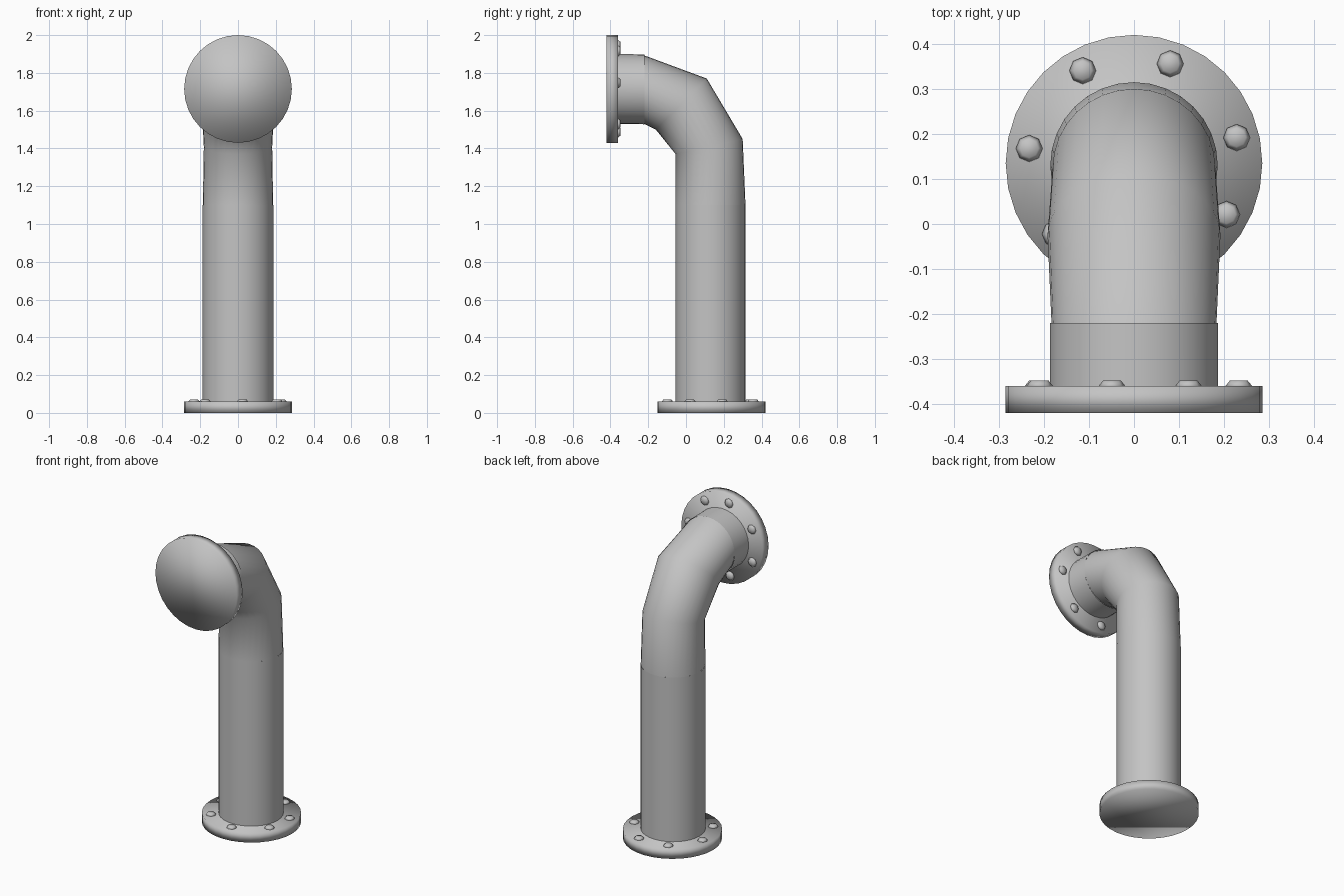
import bpy, bmesh, math
from mathutils import Matrix, Vector

if "Cube" in bpy.data.objects:
    bpy.data.objects.remove(bpy.data.objects["Cube"])

grey = bpy.data.materials.new("grey_metal")
grey.diffuse_color = (0.55, 0.55, 0.55, 1)
grey.use_nodes = True
grey.node_tree.nodes["Principled BSDF"].inputs["Base Color"].default_value = grey.diffuse_color


def finish(name, bm):
    bmesh.ops.recalc_face_normals(bm, faces=bm.faces)
    me = bpy.data.meshes.new(name)
    bm.to_mesh(me)
    bm.free()
    me.materials.append(grey)
    for p in me.polygons:
        p.use_smooth = True
    ob = bpy.data.objects.new(name, me)
    bpy.context.collection.objects.link(ob)
    return ob


def tube(name, rings, n=32):
    """Skin elliptical rings: (centre y, centre z, x radius, half-axis dy, half-axis dz)."""
    bm = bmesh.new()
    loops = []
    for cy, cz, rx, dy, dz in rings:
        loops.append([bm.verts.new((rx * math.cos(a), cy + dy * math.sin(a), cz + dz * math.sin(a)))
                      for a in (2 * math.pi * i / n for i in range(n))])
    for a, b in zip(loops, loops[1:]):
        for i in range(n):
            j = (i + 1) % n
            bm.faces.new((a[i], a[j], b[j], b[i]))
    return finish(name, bm)


def flange(name, matrix, angles):
    # Disc with smooth-shaded caps
    bm = bmesh.new()
    bmesh.ops.create_cone(bm, cap_ends=True, segments=32, radius1=0.285, radius2=0.285, depth=0.06,
                          matrix=matrix @ Matrix.Translation((0, 0, 0.03)))
    finish(name, bm)
    # Ring of low rounded bolt heads
    bm = bmesh.new()
    for deg in angles:
        a = math.radians(deg)
        spot = matrix @ Matrix.Translation((0.235 * math.cos(a), 0.235 * math.sin(a), 0.064))
        bmesh.ops.create_cone(bm, cap_ends=True, segments=8, radius1=0.033, radius2=0.02,
                              depth=0.016, matrix=spot)
    finish(name + "_bolts", bm)


# Straight pipe sections
tube("upright_pipe", [(0.13, 0.03, 0.187, 0.185, 0), (0.13, 1.1, 0.187, 0.185, 0)])
tube("outlet_pipe", [(-0.22, 1.713, 0.187, 0, 0.185), (-0.39, 1.715, 0.187, 0, 0.185)])

# Faceted elbow, rings tilting from horizontal to vertical
tube("elbow", [(0.13, 1.1, 0.186, 0.185, 0),
               (0.1225, 1.41, 0.181, 0.1775, 0.04),
               (-0.025, 1.635, 0.192, 0.135, 0.135),
               (-0.225, 1.713, 0.183, -0.005, 0.183)])

# Flanges, the upper one facing backwards along +y
flange("base_flange", Matrix.Translation((0, 0.135, 0)), (14, 70, 119, 172, 222, 276, 331))
flange("outlet_flange", Matrix.Translation((0, -0.42, 1.715)) @ Matrix.Rotation(-math.pi / 2, 4, 'X'),
       (-8, -59, -102, -153, -205, -256, -308))
